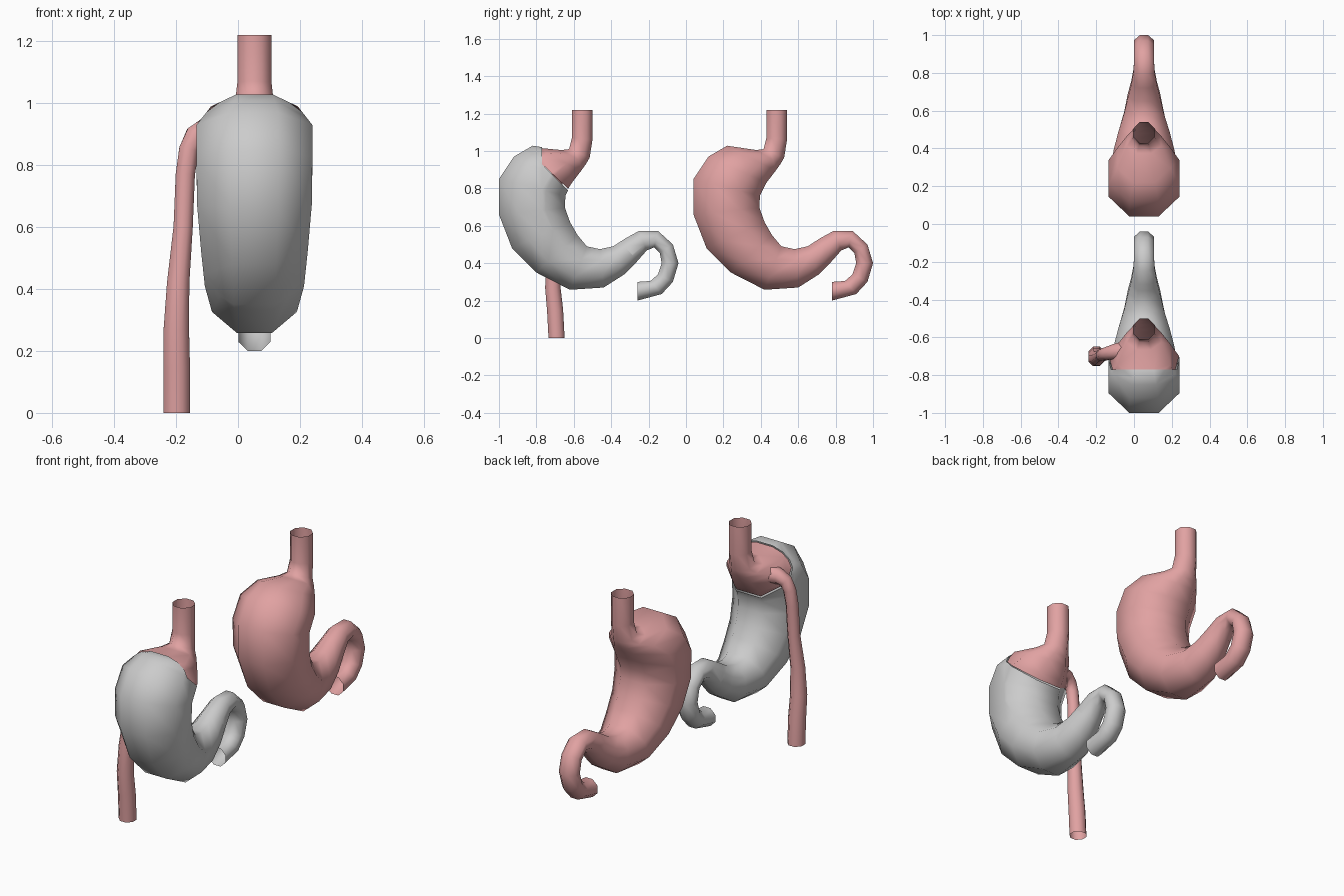
import bpy, bmesh, math
from mathutils import Vector

if "Cube" in bpy.data.objects:
    bpy.data.objects.remove(bpy.data.objects["Cube"])

SIDES = 8
pink = bpy.data.materials.new("pink_tissue")
pink.diffuse_color = (0.75, 0.36, 0.36, 1)
pink.use_nodes = True
pink.node_tree.nodes["Principled BSDF"].inputs["Base Color"].default_value = pink.diffuse_color

# Stomach profile rings: outer (y, z), inner (y, z), half width in x
RINGS = [
    (.43, 1.22, .54, 1.22, .055), (.43, 1.07, .54, 1.06, .055),
    (.415, 1.01, .525, .965, .063),
    (.375, 1.005, .505, .93, .09), (.22, 1.028, .48, .895, .14),
    (.12, .97, .43, .83, .187), (.04, .85, .395, .76, .187),
    (.04, .66, .393, .695, .185), (.11, .48, .42, .62, .172),
    (.24, .35, .46, .55, .16), (.42, .258, .51, .49, .137),
    (.60, .27, .58, .475, .105), (.71, .34, .65, .49, .085),
    (.77, .40, .72, .535, .068), (.83, .468, .79, .573, .056),
    (.87, .485, .89, .573, .052), (.90, .455, .97, .50, .052),
    (.91, .40, 1.0, .40, .052), (.89, .34, .97, .30, .052),
    (.85, .305, .91, .235, .052), (.78, .30, .78, .20, .052),
]


def loft(rings):
    """Open octagonal skin through rings given as (centre, u, v)."""
    bm = bmesh.new()
    k = 1 / math.cos(math.pi / SIDES)
    prev = None
    for c, u, v in rings:
        ring = []
        for i in range(SIDES):
            a = 2 * math.pi * (i + .5) / SIDES
            ring.append(bm.verts.new(c + (u * math.cos(a) + v * math.sin(a)) * k))
        if prev:
            for i in range(SIDES):
                j = (i + 1) % SIDES
                bm.faces.new((prev[i], prev[j], ring[j], ring[i]))
        prev = ring
    bmesh.ops.recalc_face_normals(bm, faces=bm.faces)
    return bm


def finish(bm, name, mat=None):
    me = bpy.data.meshes.new(name)
    for f in bm.faces:
        f.smooth = True
    bm.to_mesh(me)
    bm.free()
    ob = bpy.data.objects.new(name, me)
    bpy.context.collection.objects.link(ob)
    if mat:
        me.materials.append(mat)
    return ob


def stomach(dy):
    rings = []
    for y0, z0, y1, z1, w in RINGS:
        a, b = Vector((.053, y0 + dy, z0)), Vector((.053, y1 + dy, z1))
        rings.append(((a + b) / 2, (a - b) / 2, Vector((w, 0, 0))))
    return loft(rings)


def cut_stomach(keep_pouch):
    """Second stomach split by a vertical and a diagonal cut."""
    bm = stomach(-1.04)
    for co, no in (((0, -.77, 0), (0, 1, 0)), ((0, -.64, .80), (0, 1, 1))):
        bmesh.ops.bisect_plane(bm, geom=bm.verts[:] + bm.edges[:] + bm.faces[:],
                               plane_co=co, plane_no=no)

    def in_pouch(f):
        c = f.calc_center_median()
        return c.y > -.77 and c.y + c.z > .16 and c.z > .7
    bmesh.ops.delete(bm, geom=[f for f in bm.faces if in_pouch(f) != keep_pouch],
                     context='FACES')
    return bm


# Whole stomach
finish(stomach(0), "whole_stomach", pink)

# Bypassed stomach and small pouch, whose cut rim is drawn slightly inward
finish(cut_stomach(False), "bypassed_stomach")
bm = cut_stomach(True)
rim = [v for v in bm.verts if v.is_boundary and v.co.z < 1.1]
mid = sum((v.co for v in rim), Vector()) / len(rim)
for v in rim:
    v.co.x += (mid.x - v.co.x) * .04
    v.co.z += (mid.z - v.co.z) * .06
finish(bm, "stomach_pouch", pink)

# Intestine limb leaving the side of the pouch
PATH = [(-.05, -.67, .915, .05), (-.10, -.675, .915, .04), (-.137, -.685, .895, .034),
        (-.158, -.69, .85, .032), (-.17, -.695, .77, .031), (-.177, -.70, .6, .031),
        (-.193, -.712, .42, .036), (-.199, -.712, .27, .041),
        (-.198, -.70, .15, .043), (-.198, -.692, 0, .043)]
pts = [Vector(p[:3]) for p in PATH]
rings = []
for i, p in enumerate(pts):
    t = (pts[min(i + 1, len(pts) - 1)] - pts[max(i - 1, 0)]).normalized()
    if i == len(pts) - 1:
        t = Vector((0, 0, -1))
    u = Vector((0, 1, 0))
    u = (u - t * u.dot(t)).normalized()
    r = PATH[i][3]
    rings.append((p, u * r, t.cross(u) * r))
finish(loft(rings), "intestine_limb", pink)
